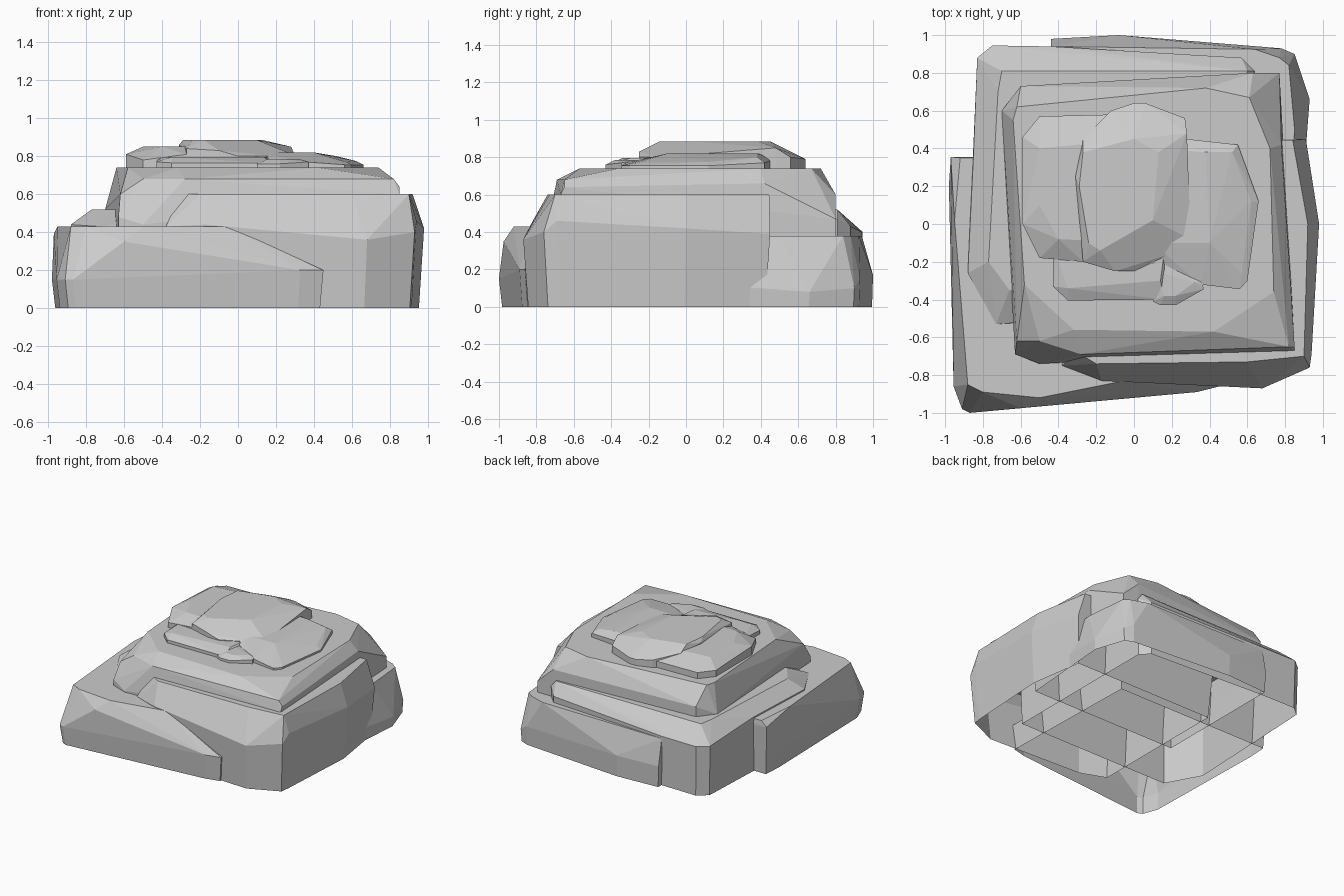
import bpy, bmesh


def rock(name, top_z, top, rim, base_z=0.0, shrink=0.97):
    """Faceted slab: flat top outline, bevel rim (x, y, z), slightly tucked base."""
    cx = (min(p[0] for p in rim) + max(p[0] for p in rim)) / 2
    cy = (min(p[1] for p in rim) + max(p[1] for p in rim)) / 2
    pts = [(p[0], p[1], p[2] if len(p) > 2 else top_z) for p in top]
    pts += rim
    pts += [(cx + (x - cx) * shrink, cy + (y - cy) * shrink, base_z) for x, y, _ in rim]
    bm = bmesh.new()
    for p in pts:
        bm.verts.new(p)
    bmesh.ops.convex_hull(bm, input=bm.verts[:])
    loose = [v for v in bm.verts if not v.link_faces]
    bmesh.ops.delete(bm, geom=loose, context='VERTS')
    bmesh.ops.recalc_face_normals(bm, faces=bm.faces[:])
    bmesh.ops.dissolve_limit(bm, angle_limit=0.03, verts=bm.verts[:], edges=bm.edges[:])
    # ground slabs are open underneath
    if base_z == 0:
        under = [f for f in bm.faces if f.normal.z < -0.95]
        bmesh.ops.delete(bm, geom=under, context='FACES')
    mesh = bpy.data.meshes.new(name)
    bm.to_mesh(mesh)
    bm.free()
    obj = bpy.data.objects.new(name, mesh)
    bpy.context.collection.objects.link(obj)
    return obj


# Four slabs resting on the ground, open below and overlapping
rock("front_left_slab", 0.43,
     [(-.92, .35), (-.95, .02), (-.88, -.85), (-.8, -.89), (-.5, -.92), (-.05, -.83), (-.05, .35)],
     [(-.97, .355, .39), (-.98, .2, .15), (-.955, -.86, .15),
      (-.91, -.98, .15), (-.87, -1.0, .15), (-.6, -.975, .35), (.33, -.89, .2),
      (.45, -.86, .2), (.42, .355, .2)], shrink=.975)

rock("right_slab", 0.6,
     [(.84, .445), (.92, 0), (.9, -.7), (.6, -.73), (-.2, -.74), (-.3, -.68), (-.3, .445)],
     [(.98, 0, .42), (.91, .45, .39), (.94, -.69, .46), (.93, -.76, .4),
      (.68, -.87, .36), (-.17, -.83, .44), (-.38, -.75, .43), (-.38, .45, .4)],
     shrink=.96)

rock("back_slab", 0.38,
     [(-.44, .94), (.64, .925), (.77, .88), (.82, .84), (.85, .5), (.82, -.1), (-.44, -.1)],
     [(-.44, .98, .17), (-.08, 1.0, .17), (.78, .93, .15), (.85, .9, .1),
      (.93, .66, .08), (.91, .4, .1), (.87, -.1, .1), (-.44, -.1, .2)], shrink=.99)

rock("back_left_slab", 0.52,
     [(-.72, .7), (-.7, .81), (.6, .81), (-.77, -.2), (-.66, -.35), (.5, -.4)],
     [(-.83, .88, .4), (-.75, .945, .4), (-.44, .94, .4), (.57, .88, .43),
      (.64, .81, .47), (-.85, .36, .44), (-.88, -.26, .44), (-.73, -.53, .43),
      (.64, -.53, .3)], shrink=.99)

# Large middle tier
rock("middle_slab", 0.74,
     [(-.62, .62), (.38, .72), (.61, .67), (.72, .4), (.74, -.36), (.42, -.57),
      (-.32, -.56), (-.58, -.32), (-.64, .55)],
     [(.85, -.67, .6), (.85, -.65, .64), (.82, -.65, .68), (.78, .42, .66),
      (.77, .8, .47), (.63, .8, .6), (-.6, .73, .6), (-.7, .6, .52),
      (-.63, -.69, .48), (-.5, -.74, .44), (-.28, -.69, .68), (-.5, -.62, .68),
      (-.62, -.62, .6)], base_z=.36, shrink=1.0)

# Thin cap stones on the summit
rock("cap_left", 0.85,
     [(-.5, .4), (-.3, .42), (-.5, .1), (-.4, -.08), (0, -.1), (0, .42)],
     [(-.59, .46, .79), (-.5, .57, .79), (-.1, .58, .79), (.1, .5, .81),
      (-.59, 0, .81), (-.5, -.18, .78), (-.27, -.2, .81), (.12, -.22, .79)],
     base_z=.7, shrink=1.0)

rock("cap_right", 0.82,
     [(.1, .4), (.38, .38), (.4, -.1), (.1, -.1), (.52, .38, .8), (.62, .12, .775),
      (.57, -.26, .77)],
     [(.1, .47, .79), (.55, .42, .77), (.66, .12, .755), (.6, -.3, .755),
      (.56, -.345, .755), (.35, -.32, .77), (.12, -.19, .79)], base_z=.7, shrink=1.0)

rock("cap_top", 0.885,
     [(-.27, .38), (-.29, .2), (-.24, -.1), (-.18, -.14), (.1, .02), (.13, .38), (0, .45)],
     [(-.31, .25, .86), (-.27, .45, .84), (-.12, .6, .8), (0, .64, .79),
      (.06, .64, .79), (.27, .56, .8), (.28, .48, .85), (.3, -.08, .805),
      (.19, -.16, .8), (0, -.25, .8), (-.1, -.25, .83), (-.27, -.2, .84)],
     base_z=.72, shrink=1.0)

rock("cap_front", 0.795,
     [(-.4, -.2), (-.35, -.34), (.14, -.3), (.16, -.15)],
     [(-.43, -.1, .78), (-.43, -.33, .77), (-.35, -.405, .765), (.16, -.4, .765),
      (.165, -.15, .78)], base_z=.7, shrink=1.0)

rock("cap_chip", 0.785,
     [(.12, -.25), (.16, -.38), (.22, -.38), (.32, -.31)],
     [(.1, -.41, .76), (.14, -.43, .76), (.22, -.43, .76), (.37, -.345, .77),
      (.36, -.31, .775), (.15, -.2, .78)], base_z=.7, shrink=1.0)
